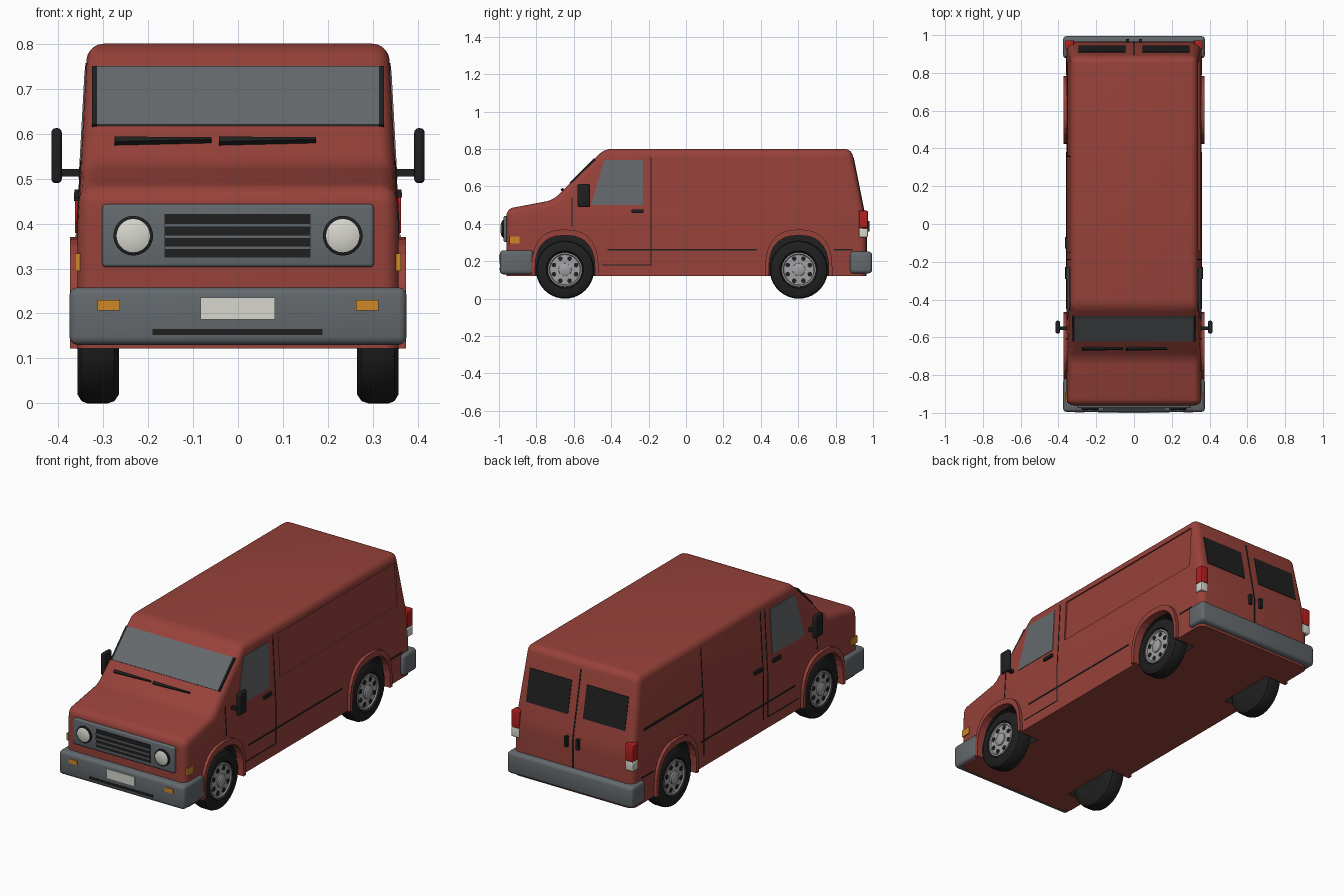
import bpy, bmesh, math
from mathutils import Vector

if "Cube" in bpy.data.objects:
    bpy.data.objects.remove(bpy.data.objects["Cube"])

def mat(name, r, g, b):
    m = bpy.data.materials.new(name)
    m.diffuse_color = (r, g, b, 1)
    m.use_nodes = True
    m.node_tree.nodes["Principled BSDF"].inputs["Base Color"].default_value = m.diffuse_color
    return m

RED = mat("body_red", 0.31, 0.054, 0.042)
GREY = mat("trim_grey", 0.125, 0.14, 0.152)
GLASS = mat("glass_grey", 0.13, 0.142, 0.152)
BLACK = mat("black", 0.014, 0.014, 0.015)
SILVER = mat("silver", 0.36, 0.36, 0.37)
WHITE = mat("off_white", 0.68, 0.68, 0.62)
ORANGE = mat("orange", 0.62, 0.25, 0.02)
TAIL = mat("tail_red", 0.45, 0.015, 0.015)

def make(name, bm, m, smooth=False):
    bmesh.ops.recalc_face_normals(bm, faces=bm.faces)
    me = bpy.data.meshes.new(name)
    bm.to_mesh(me)
    bm.free()
    me.materials.append(m)
    o = bpy.data.objects.new(name, me)
    bpy.context.collection.objects.link(o)
    if smooth:
        bpy.ops.object.select_all(action='DESELECT')
        o.select_set(True)
        bpy.context.view_layer.objects.active = o
        bpy.ops.object.shade_smooth_by_angle(angle=math.radians(35))
    return o

# Surface maps: (u, v, height above the surface) -> point
def half_w(z):
    return 0.357 - 0.055 * max(0, z - 0.4)

def side(s):
    return lambda u, v, d: (s * (half_w(v) + d), u, v)

def rear(u, v, d):
    return (u, 0.965 - 0.2 * max(0, v - 0.4) + d, v)

def front(u, v, d):
    return (u, -0.96 - d, v)

def screen(u, v, d):
    return (u, v - 1.237 - 0.7 * d, v + 0.7 * d)

def flat_side(s):
    return lambda u, v, d: (s * d, u, v)

def prism(name, pts, fn, d0, d1, m):
    bm = bmesh.new()
    a = [bm.verts.new(fn(u, v, d0)) for u, v in pts]
    b = [bm.verts.new(fn(u, v, d1)) for u, v in pts]
    bm.faces.new(a)
    bm.faces.new(b)
    n = len(pts)
    for i in range(n):
        j = (i + 1) % n
        bm.faces.new((a[i], a[j], b[j], b[i]))
    return make(name, bm, m)

def rect(name, u0, u1, v0, v1, fn, m, d1=0.003, d0=-0.004):
    if v0 < 0.395 and v1 > 0.405 and fn is not front:   # follow the bend in the walls
        rect(name, u0, u1, v0, 0.4, fn, m, d1, d0)
        v0 = 0.4
    return prism(name, [(u0, v0), (u1, v0), (u1, v1), (u0, v1)], fn, d0, d1, m)

def box(name, x0, x1, y0, y1, z0, z1, m, bevel=0.0):
    bm = bmesh.new()
    bmesh.ops.create_cube(bm, size=1)
    for v in bm.verts:
        v.co = Vector(((x0 + x1) / 2 + v.co.x * (x1 - x0), (y0 + y1) / 2 + v.co.y * (y1 - y0),
                       (z0 + z1) / 2 + v.co.z * (z1 - z0)))
    if bevel:
        bmesh.ops.bevel(bm, geom=bm.edges[:], offset=bevel, segments=3, profile=0.5, affect='EDGES')
    return make(name, bm, m, bool(bevel))

def lathe(name, prof, put, m, n=40):
    # prof = (axial, radius); put maps (axial, a, b) to a point
    bm = bmesh.new()
    rings = [[bm.verts.new(put(h, r * math.cos(2 * math.pi * i / n), r * math.sin(2 * math.pi * i / n)))
              for i in range(n)] for h, r in prof]
    for p, q in zip(rings, rings[1:]):
        for i in range(n):
            bm.faces.new((p[i], p[(i + 1) % n], q[(i + 1) % n], q[i]))
    bm.faces.new(rings[0])
    bm.faces.new(rings[-1])
    return make(name, bm, m, True)

def arch(cy, ry, rz, base, n=14):
    pts = [(cy - ry, base)]
    for i in range(n + 1):
        t = math.pi * i / n
        c, s = math.cos(t), math.sin(t)
        pts.append((cy - ry * math.copysign(abs(c) ** 0.8, c), 0.155 + rz * max(s, 0) ** 0.8))
    return pts + [(cy + ry, base)]

# Body shell: side profile widened across x, with rounded edges
profile = [(-0.96, 0.122), (-0.96, 0.48), (-0.71, 0.527), (-0.437, 0.8),
           (0.885, 0.8), (0.965, 0.4), (0.965, 0.122)]
bm = bmesh.new()
L = [bm.verts.new((-1, y, z)) for y, z in profile]
R = [bm.verts.new((1, y, z)) for y, z in profile]
bm.faces.new(L)
bm.faces.new(R)
for i in range(len(L)):
    j = (i + 1) % len(L)
    bm.faces.new((L[i], L[j], R[j], R[i]))
bmesh.ops.bisect_plane(bm, geom=bm.verts[:] + bm.edges[:] + bm.faces[:], dist=1e-4,
                       plane_co=(0, 0, 0.4), plane_no=(0, 0, 1))
for v in bm.verts:
    v.co.x *= half_w(v.co.z)
bmesh.ops.recalc_face_normals(bm, faces=bm.faces)
rim = [e for e in bm.edges if e.calc_face_angle(0) > math.radians(8)
       and max(v.co.z for v in e.verts) > 0.13]
bmesh.ops.bevel(bm, geom=rim, offset=0.036, segments=5, profile=0.5, affect='EDGES', clamp_overlap=True)
body = make("van_body", bm, RED)

# Cut wheel wells and the recessed cargo panel
WHEELS = {"front": -0.647, "rear": 0.603}
cutters = [prism("cargo_panel_cutter", [(-0.14, 0.52), (0.86, 0.52), (0.86, 0.75), (-0.14, 0.75)],
                 side(1), -0.008, 0.05, RED)]
for s in (1, -1):
    for cy in WHEELS.values():
        cutters.append(prism("well_cutter", arch(cy, 0.165, 0.185, 0.05), flat_side(s), 0.24, 0.5, BLACK))
bpy.context.view_layer.objects.active = body
for c in cutters:
    mod = body.modifiers.new("cut", 'BOOLEAN')
    mod.operation = 'DIFFERENCE'
    mod.solver = 'EXACT'
    mod.material_mode = 'TRANSFER'
    mod.object = c
    bpy.ops.object.modifier_apply(modifier=mod.name)
    bpy.data.objects.remove(c)
bpy.ops.object.select_all(action='DESELECT')
body.select_set(True)
bpy.ops.object.shade_smooth_by_angle(angle=math.radians(25))

# Wheels and arch flares
for s in (1, -1):
    for end, cy in WHEELS.items():
        put = lambda h, a, b, s=s, cy=cy: (s * h, cy + a, 0.155 + b)
        lathe(end + "_tyre", [(0.265, 0.09), (0.265, 0.135), (0.275, 0.15), (0.29, 0.155), (0.335, 0.155),
                              (0.348, 0.15), (0.357, 0.135), (0.357, 0.1), (0.345, 0.093)], put, BLACK)
        lathe(end + "_rim", [(0.3, 0.092), (0.354, 0.092), (0.355, 0.084), (0.349, 0.08), (0.351, 0.04)],
              put, SILVER)
        lathe(end + "_hub_cap", [(0.34, 0.036), (0.358, 0.034), (0.364, 0.02)], put, SILVER, 20)
        for k in range(8):
            t = math.pi * k / 4 + 0.39
            hole = lambda h, a, b, s=s, cy=cy, t=t: (s * h, cy + 0.064 * math.cos(t) + a,
                                                     0.155 + 0.064 * math.sin(t) + b)
            lathe(end + "_rim_hole", [(0.345, 0.0125), (0.3525, 0.0125)], hole, BLACK, 10)
        prism(end + "_arch_flare", arch(cy, 0.18, 0.215, 0.122) + arch(cy, 0.16, 0.183, 0.122)[::-1],
              flat_side(s), 0.335, 0.374, RED)

# Bumpers
box("front_bumper", -0.375, 0.375, -0.995, -0.817, 0.13, 0.258, GREY, 0.018)
box("rear_bumper", -0.375, 0.375, 0.877, 0.995, 0.135, 0.252, GREY, 0.018)
rect("number_plate", -0.083, 0.082, 0.187, 0.236, front, WHITE, 0.04, 0.03)
rect("bumper_slot", -0.19, 0.188, 0.152, 0.165, front, BLACK, 0.038, 0.03)

# Grille and headlights
box("grille_panel", -0.302, 0.302, -0.975, -0.94, 0.303, 0.443, GREY, 0.008)
rect("grille_opening", -0.163, 0.161, 0.325, 0.421, front, BLACK, 0.018, 0.01)
for z in (0.396, 0.371, 0.346):
    rect("grille_slat", -0.163, 0.161, z - 0.004, z + 0.004, front, GREY, 0.023, 0.01)

# Windscreen and wipers
rect("windscreen", -0.314, 0.314, 0.617, 0.748, screen, GLASS, 0.004, -0.006)
for s in (1, -1):
    u = sorted((s * 0.313, s * 0.325))
    rect("windscreen_edge", u[0], u[1], 0.617, 0.748, screen, BLACK, 0.004, -0.012)
for x in (-0.275, -0.042):
    prism("wiper", [(x, 0.574), (x + 0.216, 0.579), (x + 0.216, 0.584), (x, 0.585)], screen, -0.004, 0.012, BLACK)

# Parts on both sides
for s in (1, -1):
    sd = side(s)
    lamp = lambda h, a, b, s=s: (s * 0.233 + a, -h, 0.373 + b)
    lathe("headlight_ring", [(0.95, 0.044), (0.983, 0.044), (0.986, 0.038)], lamp, BLACK)
    lathe("headlight_lens", [(0.95, 0.037), (0.986, 0.037), (0.99, 0.026), (0.992, 0.01)], lamp, WHITE)
    u = sorted((s * 0.262, s * 0.312))
    rect("bumper_indicator", u[0], u[1], 0.207, 0.23, front, ORANGE, 0.039, 0.03)
    rect("side_marker", -0.943, -0.89, 0.295, 0.333, sd, ORANGE, 0.005, -0.03)
    prism("door_window", [(-0.508, 0.5), (-0.23, 0.5), (-0.23, 0.74), (-0.438, 0.74)], sd, -0.005, 0.003, GLASS)
    rect("door_rear_seam", -0.19, -0.185, 0.18, 0.757, sd, BLACK, 0.002)
    rect("door_front_seam", -0.611, -0.606, 0.385, 0.54, sd, BLACK, 0.002)
    rect("door_bottom_seam", -0.45, -0.185, 0.178, 0.182, sd, BLACK, 0.002)
    rect("belt_groove", -0.42, 0.38, 0.256, 0.264, sd, BLACK, 0.002)
    rect("belt_groove_rear", 0.79, 0.89, 0.256, 0.264, sd, BLACK, 0.002)
    rect("door_handle", -0.292, -0.228, 0.458, 0.476, sd, BLACK, 0.011)
    # Mirror
    x = sorted((s * 0.392, s * 0.415))
    box("mirror", x[0], x[1], -0.58, -0.512, 0.49, 0.612, BLACK, 0.009)
    x = sorted((s * 0.33, s * 0.4))
    box("mirror_arm", x[0], x[1], -0.56, -0.542, 0.505, 0.521, BLACK)
    # Rear lamps, windows and handles
    x = sorted((s * 0.318, s * 0.363))
    box("tail_lamp", x[0], x[1], 0.925, 0.972, 0.378, 0.47, TAIL, 0.004)
    box("reverse_lamp", x[0], x[1], 0.925, 0.972, 0.328, 0.376, WHITE, 0.004)
    u = sorted((s * 0.045, s * 0.295))
    rect("rear_window", u[0], u[1], 0.52, 0.69, rear, BLACK, 0.003)
    u = sorted((s * 0.026, s * 0.042))
    box("rear_handle", u[0], u[1], 0.95, 0.98, 0.36, 0.415, BLACK)
rect("rear_door_seam", -0.003, 0.003, 0.25, 0.755, rear, BLACK, 0.003)

# Sliding door on the left side
left = side(-1)
rect("sliding_door_rear_seam", 0.355, 0.36, 0.18, 0.757, left, BLACK, 0.002)
rect("sliding_door_front_seam", -0.152, -0.147, 0.18, 0.757, left, BLACK, 0.002)
rect("sliding_door_rail", 0.36, 0.86, 0.503, 0.515, left, BLACK, 0.003)
rect("sliding_door_handle", -0.13, -0.07, 0.45, 0.468, left, BLACK, 0.011)
